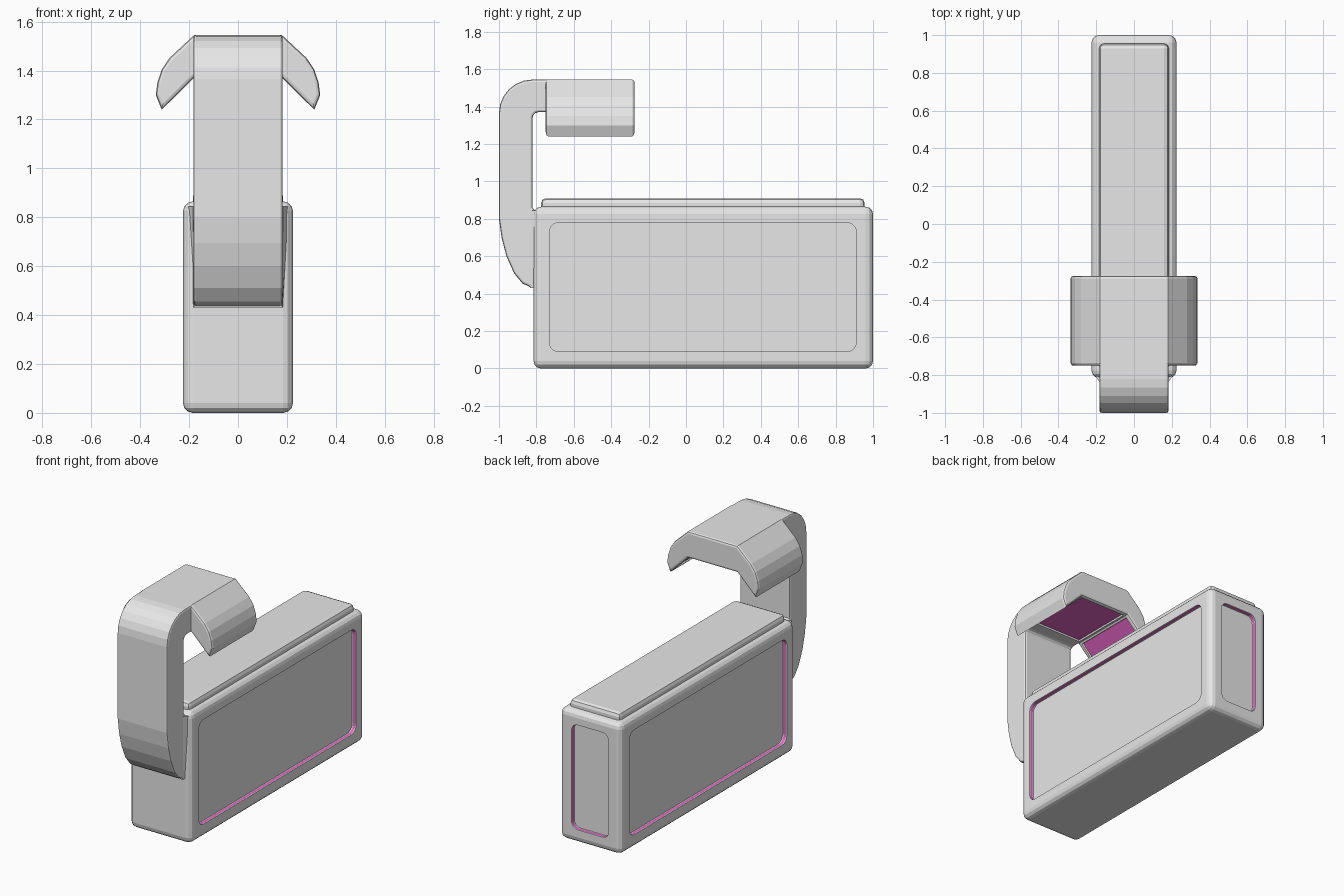
import bpy, bmesh, math
from mathutils import Vector

if "Cube" in bpy.data.objects:
    bpy.data.objects.remove(bpy.data.objects["Cube"], do_unlink=True)


def material(name, rgb):
    m = bpy.data.materials.new(name)
    m.use_nodes = True
    m.diffuse_color = (*rgb, 1)
    m.node_tree.nodes["Principled BSDF"].inputs["Base Color"].default_value = (*rgb, 1)
    return m


MATS = [material("light_grey", (0.8, 0.8, 0.8)), material("magenta", (0.8, 0.13, 0.58))]


def finish(name, bm):
    bmesh.ops.recalc_face_normals(bm, faces=bm.faces)
    mesh = bpy.data.meshes.new(name)
    bm.to_mesh(mesh)
    bm.free()
    for m in MATS:
        mesh.materials.append(m)
    ob = bpy.data.objects.new(name, mesh)
    bpy.context.collection.objects.link(ob)
    return ob


def loft(bm, rings):
    """Skin closed rings of points and cap both ends; returns side faces per band."""
    loops = [[bm.verts.new(p) for p in r] for r in rings]
    n = len(loops[0])
    bands = [[bm.faces.new((a[i], a[(i + 1) % n], b[(i + 1) % n], b[i])) for i in range(n)]
             for a, b in zip(loops, loops[1:])]
    caps = [bm.faces.new(loops[0]), bm.faces.new(loops[-1])]
    return bands, caps


def round_edges(bm, edges, size, segments=3):
    bmesh.ops.bevel(bm, geom=list(edges), offset=size, segments=segments, profile=0.5,
                    affect='EDGES', clamp_overlap=True)


def box(lo, hi):
    bm = bmesh.new()
    rect = [(lo[0], lo[1]), (hi[0], lo[1]), (hi[0], hi[1]), (lo[0], hi[1])]
    loft(bm, [[(x, y, z) for x, y in rect] for z in (lo[2], hi[2])])
    bmesh.ops.recalc_face_normals(bm, faces=bm.faces)
    return bm


def arc(cx, cy, rx, ry, a0, a1, n):
    angles = [math.radians(a0 + (a1 - a0) * i / n) for i in range(n + 1)]
    return [(cx + rx * math.cos(a), cy + ry * math.sin(a)) for a in angles]


def rounded_rect(u0, u1, v0, v1, r):
    return (arc(u1 - r, v1 - r, r, r, 0, 90, 5) + arc(u0 + r, v1 - r, r, r, 90, 180, 5)
            + arc(u0 + r, v0 + r, r, r, 180, 270, 5) + arc(u1 - r, v0 + r, r, r, 270, 360, 5))


# Main body block
bm = box((-0.225, -0.815, 0), (0.225, 1.0, 0.865))
round_edges(bm, bm.edges, 0.04)
body = finish("body", bm)

# Recessed panels on both sides and the back, with a magenta strip round the walls
bm = bmesh.new()
depths = (0.03, -0.006, -0.024, -0.03)
side = rounded_rect(-0.73, 0.91, 0.09, 0.78, 0.05)
back = rounded_rect(-0.135, 0.135, 0.09, 0.78, 0.045)
recesses = [[[(s * (0.225 + d), u, v) for u, v in side] for d in depths] for s in (-1, 1)]
recesses.append([[(u, 1.0 + d, v) for u, v in back] for d in depths])
for rings in recesses:
    bands, caps = loft(bm, rings)
    for f in bands[1]:
        f.material_index = 1
cutter = finish("recess_cutter", bm)
cutter.hide_render = True
mod = body.modifiers.new("recesses", 'BOOLEAN')
mod.operation = 'DIFFERENCE'
mod.solver = 'EXACT'
mod.object = cutter
bpy.context.view_layer.objects.active = body
bpy.ops.object.modifier_apply(modifier=mod.name)
bpy.data.objects.remove(cutter, do_unlink=True)

# Raised lid on top of the body
bm = box((-0.185, -0.775, 0.82), (0.185, 0.955, 0.91))
round_edges(bm, [e for e in bm.edges if max(v.co.z for v in e.verts) > 0.9], 0.025, 2)
finish("lid", bm)

# Hooked arm rising from the front of the body
profile = (arc(-0.82, 1.365, 0.18, 0.18, 180, 90, 6)
           + [(-0.73, 1.545), (-0.73, 1.37)]
           + arc(-0.79, 1.34, 0.03, 0.03, 90, 180, 3)
           + [(-0.82, 0.86), (-0.80, 0.84), (-0.80, 0.43), (-0.82, 0.43), (-0.875, 0.455),
              (-0.92, 0.51), (-0.96, 0.6), (-0.985, 0.695), (-1.0, 0.8)])
bm = bmesh.new()
bands, caps = loft(bm, [[(x, y, z) for y, z in profile] for x in (-0.183, 0.183)])
bmesh.ops.recalc_face_normals(bm, faces=bm.faces)
round_edges(bm, {e for f in caps for e in f.edges}, 0.012, 2)
finish("arm", bm)

# Tapered mount where the arm meets the body
bm = bmesh.new()
loft(bm, [[(-w, y, 0.43), (w, y, 0.43), (t, y, 0.845), (-t, y, 0.845)]
          for y, w, t in ((-0.835, 0.18, 0.184), (-0.8, 0.185, 0.207))])
finish("arm_mount", bm)

# Curved hood at the end of the arm
half = [(0.18, 1.545), (0.28, 1.452), (0.312, 1.405), (0.33, 1.35), (0.336, 1.30),
        (0.312, 1.24), (0.18, 1.37)]
outline = half + [(-x, z) for x, z in reversed(half)]
bm = bmesh.new()
bands, caps = loft(bm, [[(x, y, z) for x, z in outline] for y in (-0.75, -0.275)])
bmesh.ops.recalc_face_normals(bm, faces=bm.faces)
round_edges(bm, {e for f in caps for e in f.edges}, 0.014, 2)

# Magenta panels let into the three undersides of the hood
bm.normal_update()
under = [f for f in bm.faces
         if f.normal.z < -0.5 and abs(f.normal.y) < 0.1
         and f.calc_area() > 0.05 and f.normal.x * f.calc_center_median().x < 0.01]
for f in under:
    bmesh.ops.inset_individual(bm, faces=[f], thickness=0.018, depth=0)
    bmesh.ops.inset_individual(bm, faces=[f], thickness=0.004, depth=-0.01)
    f.material_index = 1
finish("hood", bm)
